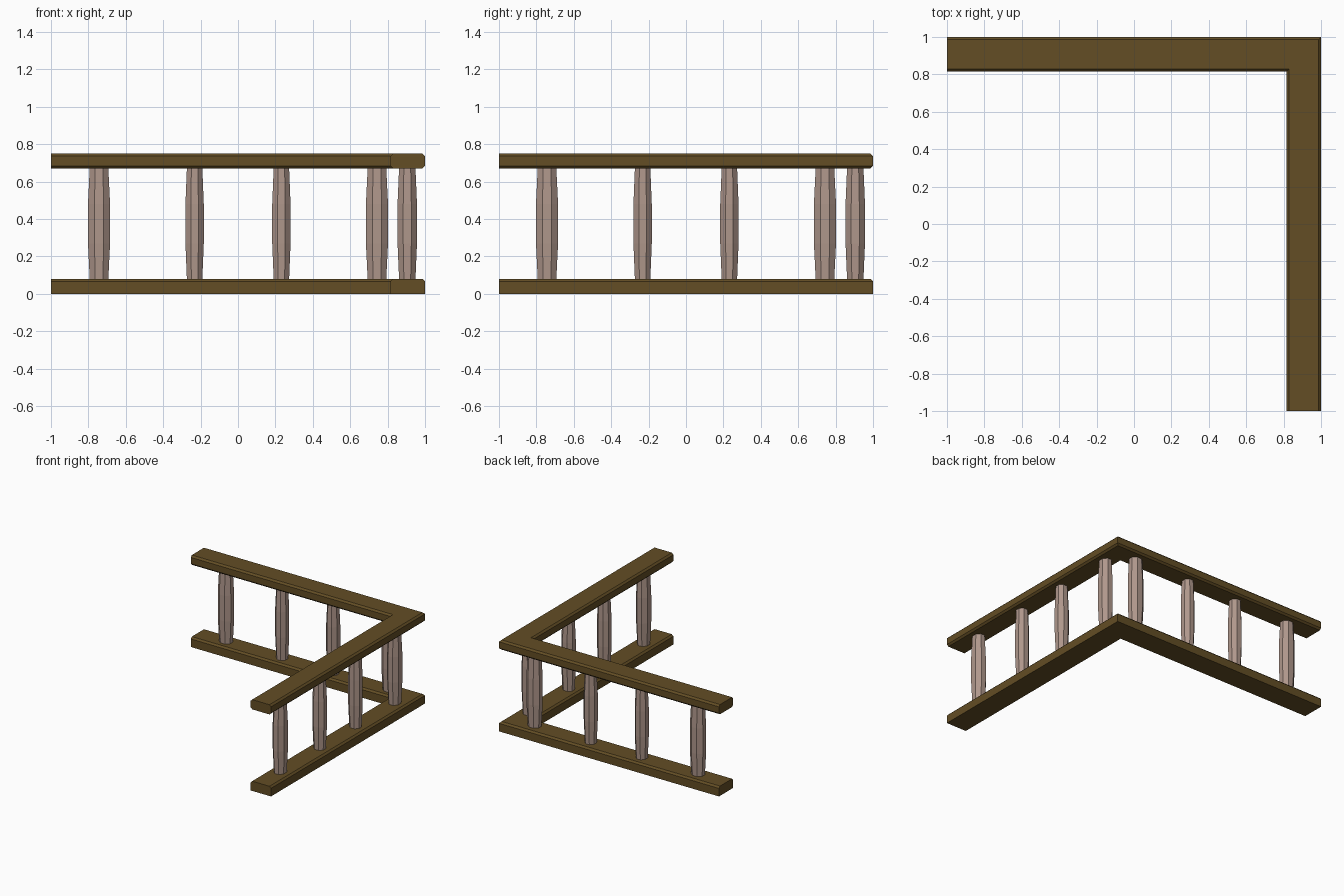
import bpy, bmesh, math

if "Cube" in bpy.data.objects:
    bpy.data.objects.remove(bpy.data.objects["Cube"])

def material(name, rgb):
    m = bpy.data.materials.new(name)
    m.diffuse_color = (*rgb, 1)
    m.use_nodes = True
    m.node_tree.nodes["Principled BSDF"].inputs["Base Color"].default_value = m.diffuse_color
    return m

WOOD = material("dark_wood", (0.125, 0.075, 0.018))
POST = material("pale_wood", (0.43, 0.31, 0.26))

def loft(name, rings, mat):
    """Skin a list of equal-sized closed rings and cap both ends."""
    bm = bmesh.new()
    vs = [[bm.verts.new(p) for p in r] for r in rings]
    n = len(rings[0])
    for a, b in zip(vs, vs[1:]):
        for i in range(n):
            j = (i + 1) % n
            bm.faces.new((a[i], a[j], b[j], b[i]))
    bm.faces.new(vs[0])
    bm.faces.new(vs[-1])
    bmesh.ops.recalc_face_normals(bm, faces=bm.faces[:])
    me = bpy.data.meshes.new(name)
    bm.to_mesh(me)
    bm.free()
    me.materials.append(mat)
    ob = bpy.data.objects.new(name, me)
    bpy.context.collection.objects.link(ob)
    return ob

# Rails: chamfered profile swept round a mitred corner
IN, OUT, C = 0.815, 1.0, 0.014

def rail(name, z0, z1, low):
    prof = [(IN + low, z0), (OUT - low, z0), (OUT, z0 + low), (OUT, z1 - C),
            (OUT - C, z1), (IN + C, z1), (IN, z1 - C), (IN, z0 + low)]
    if low == 0:
        prof = prof[:2] + prof[3:7]
    loft(name, [[(-1, d, z) for d, z in prof],
                [(d, d, z) for d, z in prof],
                [(d, -1, z) for d, z in prof]], WOOD)

rail("bottom_rail", 0.0, 0.08, 0)
rail("top_rail", 0.67, 0.75, C)

# Balusters: eight-sided posts swelling in the middle
def baluster(name, along, width, side):
    rings = []
    for z, s in ((0.075, 0.84), (0.27, 1), (0.48, 1), (0.675, 0.84)):
        ring = []
        for k in range(8):
            a = math.radians(22.5 + 45 * k)
            r = s / 2 / math.cos(math.pi / 8)
            u = along + width * r * math.cos(a) * math.cos(math.pi / 8) / math.cos(math.pi / 8)
            v = 0.905 + 0.104 * r * math.sin(a)
            ring.append((v, u, z) if side else (u, v, z))
        rings.append(ring)
    loft(name, rings, POST)

for side, label in enumerate(("back", "right")):
    for i, (p, w) in enumerate(((-0.743, 0.118), (-0.232, 0.098), (0.232, 0.098), (0.743, 0.118))):
        baluster(f"{label}_baluster_{i + 1}", p, w, side)
